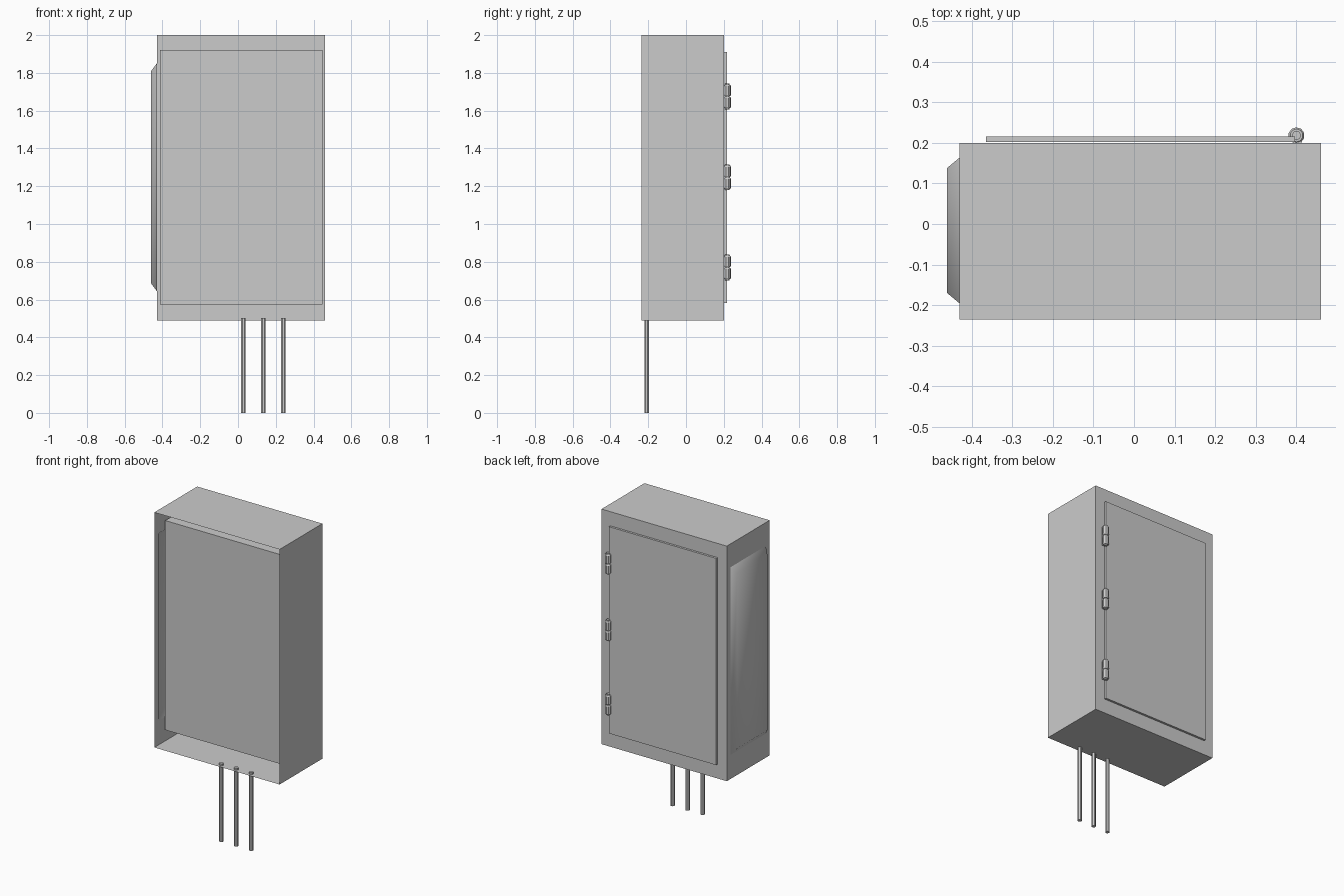
import bpy, bmesh, math
from mathutils import Vector

if "Cube" in bpy.data.objects:
    bpy.data.objects.remove(bpy.data.objects["Cube"])


def finish(name, bm):
    mesh = bpy.data.meshes.new(name)
    bm.to_mesh(mesh)
    bm.free()
    obj = bpy.data.objects.new(name, mesh)
    bpy.context.collection.objects.link(obj)
    return obj


def box_bm(lo, hi):
    bm = bmesh.new()
    bmesh.ops.create_cube(bm, size=1)
    for v in bm.verts:
        v.co = Vector([lo[i] if v.co[i] < 0 else hi[i] for i in range(3)])
    return bm


def face_towards(bm, direction):
    return max(bm.faces, key=lambda f: f.normal.dot(Vector(direction)))


def push(bm, face, lo, hi):
    """Extrude one face and fit its corners to the given bounds."""
    face = bmesh.ops.extrude_discrete_faces(bm, faces=[face])["faces"][0]
    mid = face.calc_center_median()
    for v in face.verts:
        v.co = Vector([lo[i] if v.co[i] < mid[i] else hi[i] for i in range(3)])
    return face


def lathe(name, profile, x, y, sides):
    """Closed turned solid from (radius, z) pairs."""
    bm = bmesh.new()
    rings = []
    for r, z in profile:
        rings.append([bm.verts.new((x + r * math.cos(2 * math.pi * (k + .5) / sides),
                                    y + r * math.sin(2 * math.pi * (k + .5) / sides), z))
                      for k in range(sides)])
    for a, b in zip(rings, rings[1:]):
        for k in range(sides):
            n = (k + 1) % sides
            bm.faces.new((a[k], a[n], b[n], b[k]))
    bm.faces.new(rings[0][::-1])
    bm.faces.new(rings[-1])
    return finish(name, bm)


# Sheet cabinet: open at the wall side, bulged side panel, recessed cavity behind the door
bm = box_bm((-.43, -.235, .49), (.46, .2, 2.0))
bm.normal_update()
wall_side = face_towards(bm, (0, -1, 0))
door_side = face_towards(bm, (0, 1, 0))
left_side = face_towards(bm, (-1, 0, 0))
bmesh.ops.delete(bm, geom=[wall_side], context='FACES_ONLY')

f = push(bm, door_side, (-.36, .2, .59), (.39, .2, 1.905))
f = push(bm, f, (-.36, .19, .59), (.39, .19, 1.905))
f = push(bm, f, (-.412, .19, .575), (.447, .19, 1.92))
f = push(bm, f, (-.412, -.15, .575), (.447, -.15, 1.92))

f = push(bm, left_side, (-.43, -.195, .645), (-.43, .163, 1.85))
f = push(bm, f, (-.46, -.17, .685), (-.46, .138, 1.81))
f.smooth = True
for e in f.edges:
    for side in e.link_faces:
        side.smooth = True
finish("cabinet_shell", bm)

# Door
finish("door", box_bm((-.365, .202, .582), (.396, .216, 1.91)))

# Hinges: two chamfered barrels on a pin, with a short leaf to the frame
for i, z in enumerate((.77, 1.247, 1.675)):
    lathe(f"hinge_pin_{i}", [(.011, z - .068), (.011, z + .068)], .40, .218, 10)
    for part, s in (("lower", -1), ("upper", 1)):
        a, b = sorted((z + s * .002, z + s * .062))
        lathe(f"hinge_{part}_{i}", [(.016, a), (.02, a + .006), (.02, b - .006), (.016, b)],
              .40, .218, 10)
    finish(f"hinge_leaf_{i}", box_bm((.392, .198, z - .06), (.412, .21, z + .06)))

# Conduit rods under the cabinet
for i in range(3):
    lathe(f"conduit_{i}", [(.0135, 0), (.0135, .503)], .028 + .106 * i, -.208, 8)
